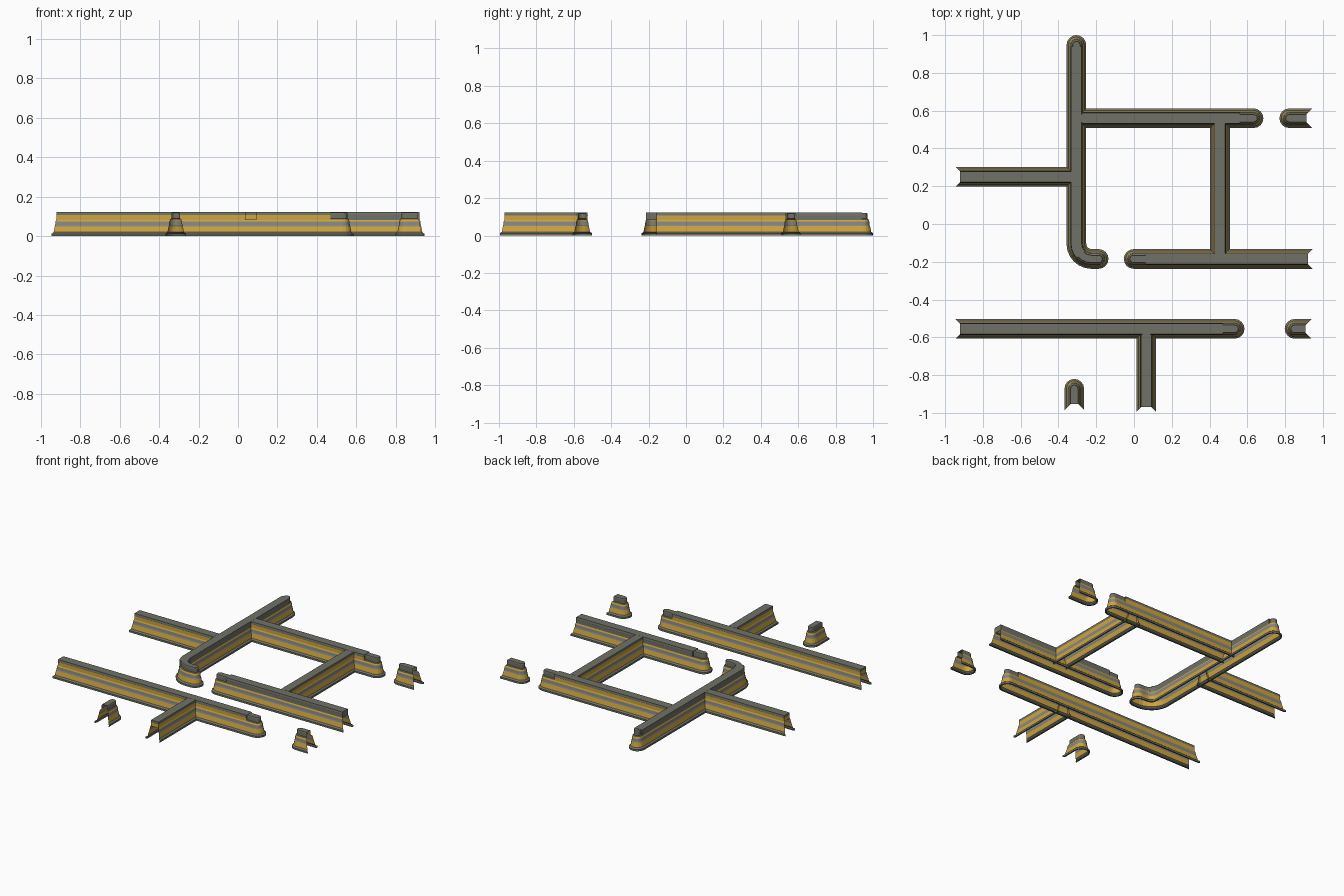
import bpy, bmesh, math
from mathutils import Vector

if "Cube" in bpy.data.objects:
    bpy.data.objects.remove(bpy.data.objects["Cube"])


def material(name, rgb):
    m = bpy.data.materials.new(name)
    m.diffuse_color = (*rgb, 1)
    m.use_nodes = True
    m.node_tree.nodes["Principled BSDF"].inputs["Base Color"].default_value = m.diffuse_color
    return m


MATS = [material("cap_grey", (0.16, 0.17, 0.14)),
        material("gold", (0.62, 0.38, 0.05)),
        material("band_grey", (0.24, 0.24, 0.23))]

BASE = 0.052
# Half profile: (half width, height, material of the strip below this point)
WALL = [(0.043, 0.0, 0), (BASE, 0.0, 0), (BASE, 0.012, 0), (0.042, 0.020, 0),
        (0.036, 0.050, 1), (0.034, 0.056, 2), (0.032, 0.074, 2),
        (0.028, 0.086, 1), (0.022, 0.090, 0), (0.022, 0.115, 0), (0.019, 0.120, 0)]
GOLD_PANEL = [(0.029, 0.082, 1), (0.029, 0.106, 1), (0.030, 0.108, 0), (0.028, 0.122, 0)]
GREY_PANEL = [(w, z, 0) for w, z, m in GOLD_PANEL]


def side_points(path, hw, ends, sign):
    """Offset one side of the centre line by hw."""
    out = []
    n = len(path)
    for i, p in enumerate(path):
        a = (path[i] - path[i - 1]).normalized() if i else None
        b = (path[i + 1] - p).normalized() if i < n - 1 else None
        t = ((a or b) + (b or a)).normalized()
        scale = 1 / max(0.5, t.dot(a or b))
        q = p + Vector((-t.y, t.x)) * hw * sign * scale
        if i == 0 and ends[0] == "mitre":
            q += t * (BASE - hw)
        if i == n - 1 and ends[1] == "mitre":
            q -= t * (BASE - hw)
        out.append(q)
    return out


def arc(c, d, hw, steps=8):
    """Half circle around an end, from the left of d to the right."""
    left = Vector((-d.y, d.x))
    return [c + (left * math.cos(k * math.pi / steps)
                 + d * math.sin(k * math.pi / steps)) * hw for k in range(1, steps)]


def sweep(name, path, ends, profile):
    path = [Vector(p) for p in path]
    d0 = (path[0] - path[1]).normalized()
    d1 = (path[-1] - path[-2]).normalized()
    bm = bmesh.new()
    rings, gaps = [], set()
    for hw, z, _ in profile:
        pts = side_points(path, hw, ends, 1)
        if ends[1] == "round":
            pts += arc(path[-1], d1, hw)
        elif ends[1] != "closed":
            gaps.add(len(pts) - 1)
        pts += reversed(side_points(path, hw, ends, -1))
        if ends[0] == "round":
            pts += arc(path[0], d0, hw)
        elif ends[0] != "closed":
            gaps.add(len(pts) - 1)
        rings.append([bm.verts.new((p.x, p.y, z)) for p in pts])
    count = len(rings[0])
    for low, high, level in zip(rings, rings[1:], profile[1:]):
        for i in range(count):
            if i not in gaps:
                j = (i + 1) % count
                f = bm.faces.new((low[j], low[i], high[i], high[j]))
                f.material_index = level[2]
    bm.faces.new(list(reversed(rings[-1])))
    bmesh.ops.recalc_face_normals(bm, faces=bm.faces[:])
    # Keep the top facing up on these open shells
    if max(bm.faces, key=lambda f: f.calc_center_median().z).normal.z < 0:
        bmesh.ops.reverse_faces(bm, faces=bm.faces[:])
    mesh = bpy.data.meshes.new(name)
    bm.to_mesh(mesh)
    bm.free()
    for m in MATS:
        mesh.materials.append(m)
    ob = bpy.data.objects.new(name, mesh)
    bpy.context.collection.objects.link(ob)
    return ob


# Long wall with a curved foot
bend = [(-0.225 - 0.08 * math.cos(k * math.pi / 12),
         -0.105 - 0.08 * math.sin(k * math.pi / 12)) for k in range(7)]
curved = [(-0.305, 0.948)] + bend + [(-0.187, -0.185)]
sweep("curved_wall", curved, ("round", "round"), WALL)
sweep("curved_wall_panel", [(-0.305, 0.94)] + bend[:4], ("closed", "closed"), GREY_PANEL)

# Straight walls: name, start, end, end styles, panel start, panel end, panel profile
WALLS = [
    ("back_wall", (-0.279, 0.56), (0.633, 0.56), ("butt", "round"),
     (-0.276, 0.56), (0.56, 0.56), GOLD_PANEL),
    ("left_wall", (-0.945, 0.25), (-0.331, 0.25), ("mitre", "butt"),
     (-0.92, 0.25), (-0.334, 0.25), GOLD_PANEL),
    ("cross_wall", (0.455, 0.534), (0.455, -0.159), ("butt", "butt"),
     (0.455, 0.531), (0.455, -0.156), GOLD_PANEL),
    ("middle_wall", (-0.002, -0.185), (0.945, -0.185), ("round", "mitre"),
     (0.06, -0.185), (0.92, -0.185), GREY_PANEL),
    ("front_wall", (-0.945, -0.555), (0.533, -0.555), ("mitre", "round"),
     (-0.92, -0.555), (0.47, -0.555), GOLD_PANEL),
    ("front_spur_wall", (0.065, -0.581), (0.065, -0.995), ("butt", "mitre"),
     (0.065, -0.584), (0.065, -0.97), GOLD_PANEL),
    ("back_stub", (0.822, 0.56), (0.945, 0.56), ("round", "mitre"), None, None, None),
    ("front_right_stub", (0.85, -0.555), (0.94, -0.555), ("round", "mitre"), None, None, None),
    ("front_left_stub", (-0.316, -0.872), (-0.316, -0.985), ("round", "mitre"), None, None, None),
]
for name, a, b, ends, pa, pb, panel in WALLS:
    sweep(name, [a, b], ends, WALL)
    if panel:
        sweep(name + "_panel", [pa, pb], ("closed", "closed"), panel)
